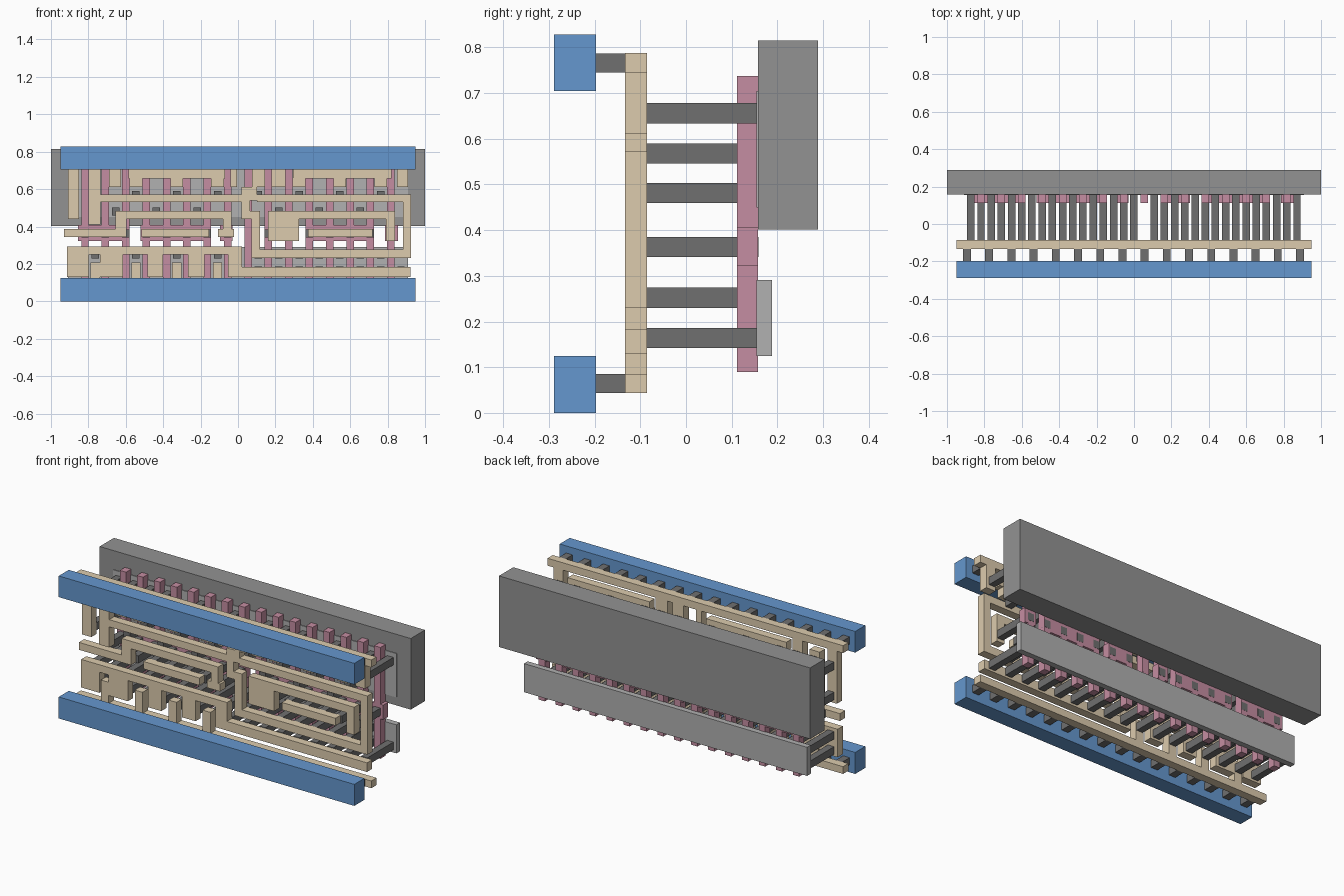
import bpy, bmesh


def mat(name, r, g, b):
    m = bpy.data.materials.new(name)
    m.diffuse_color = (r, g, b, 1)
    return m


BLUE = mat("blue", 0.13, 0.31, 0.62)
TAN = mat("tan", 0.72, 0.60, 0.42)
PINK = mat("pink", 0.56, 0.27, 0.36)
DARK = mat("dark grey", 0.16, 0.16, 0.16)
MID = mat("mid grey", 0.29, 0.29, 0.29)
LIGHT = mat("light grey", 0.44, 0.44, 0.44)


def slabs(name, rects, y0, y1, m):
    """One object made of boxes given as (x0, x1, z0, z1), all spanning y0..y1."""
    bm = bmesh.new()
    for x0, x1, z0, z1 in rects:
        vs = bmesh.ops.create_cube(bm, size=1)["verts"]
        for v in vs:
            v.co = (x1 if v.co.x > 0 else x0, y1 if v.co.y > 0 else y0, z1 if v.co.z > 0 else z0)
    me = bpy.data.meshes.new(name)
    bm.to_mesh(me)
    bm.free()
    me.materials.append(m)
    o = bpy.data.objects.new(name, me)
    bpy.context.collection.objects.link(o)


PITCH = 0.109
strips = [-0.818 + PITCH * i for i in range(16)]
gaps = [-0.8725 + PITCH * i for i in range(17)]

# Front power rails and their short posts
for side, z0, z1, p in (("lower", 0, 0.125, 0.043), ("upper", 0.705, 0.828, 0.745)):
    slabs(side + "_power_rail", [(-0.95, 0.95, z0, z1)], -0.289, -0.197, BLUE)
    slabs(side + "_rail_posts", [(x - 0.021, x + 0.021, p, p + 0.042)
          for x in (-0.893 + 0.1187 * i for i in range(16))], -0.197, -0.13, DARK)

# Wiring layer, one object per connected track
H = 0.53, 0.572      # upper trunk height
M = 0.44, 0.484      # middle trunk height
P = 0.345, 0.388     # gate trunk height
nets = {
    "upper_rail_track": [(-0.95, 0.95, 0.745, 0.788), (-0.91, -0.85, 0.44, 0.75),
        (-0.69, -0.625, 0.61, 0.75), (-0.04, -0.005, 0.61, 0.75), (0.075, 0.145, 0.61, 0.75),
        (0.18, 0.255, 0.61, 0.75), (0.85, 0.91, 0.61, 0.75)],
    "lower_rail_track": [(-0.95, 0.95, 0.043, 0.085)]
        + [(x - 0.025, x + 0.025, 0.08, 0.207) for x in gaps[1:8:2]],
    "left_upper_bridge": [(-0.585, -0.07, 0.657, 0.71)]
        + [(x - 0.034, x + 0.034, 0.61, 0.66) for x in gaps[3:8:2]],
    "right_upper_bridge": [(0.295, 0.82, 0.657, 0.71)]
        + [(x - 0.034, x + 0.034, 0.61, 0.66) for x in gaps[11:16:2]],
    "left_upper_trunk": [(-0.80, -0.735, 0.41, 0.71), (-0.75, 0.065, *H), (0.02, 0.065, 0.44, 0.61),
        (0.02, 0.118, *M), (0.072, 0.118, 0.231, 0.484), (0.072, 0.925, 0.231, 0.276)],
    "right_loop": [(0.102, 0.925, *H), (0.882, 0.925, 0.231, 0.572), (0.065, 0.102, 0.54, 0.612)],
    "left_middle_trunk": [(-0.655, -0.035, *M), (-0.655, -0.595, 0.345, 0.484), (-0.93, -0.595, *P),
        (-0.08, -0.035, 0.385, 0.484), (-0.107, -0.022, *P)],
    "right_middle_trunk": [(0.16, 0.325, 0.323, 0.484), (0.16, 0.84, *M), (0.79, 0.84, 0.323, 0.484)],
    "left_gate_track": [(-0.515, -0.155, *P)],
    "right_gate_track": [(0.375, 0.72, *P)],
    "lower_comb": [(-0.915, 0.022, 0.25, 0.293), (-0.915, -0.797, 0.13, 0.26),
        (-0.738, -0.615, 0.13, 0.26), (-0.485, -0.40, 0.13, 0.26), (-0.267, -0.18, 0.13, 0.26),
        (-0.053, 0.022, 0.13, 0.293), (-0.02, 0.922, 0.13, 0.183)],
}
for name, rects in nets.items():
    slabs(name, rects, -0.133, -0.085, TAN)

# Gate strips with widened contact pads
pads = [(-0.855, -0.585), (-0.52, -0.15), (-0.095, -0.03), (0.037, 0.075), (0.145, 0.30),
        (0.363, 0.727), (0.785, 0.855)]
slabs("gate_strips", [(x - 0.02, x + 0.02, 0.09, 0.737) for x in strips], 0.112, 0.158, PINK)
slabs("gate_pads", [(a, b, 0.322, 0.407) for a, b in pads], 0.1121, 0.1579, PINK)


# Contact posts stand wherever wiring passes over a contact row
def wired(x, z):
    return any(a < x < b and c < z < d for r in nets.values() for a, b, c, d in r)


rows = {0.164: gaps, 0.252: gaps[:16], 0.481: gaps[:16:2], 0.568: gaps[1:16:2], 0.656: gaps}
posts = [(x - 0.02, x + 0.02, z - 0.022, z + 0.022)
         for z, xs in rows.items() for x in xs if wired(x, z)]
slabs("channel_contacts", posts, -0.087, 0.156, DARK)
slabs("gate_contacts", [(x - 0.02, x + 0.02, 0.341, 0.385) for x in strips if wired(x, 0.363)],
      -0.087, 0.159, DARK)

# Rear slabs
slabs("rear_well", [(-1, 1, 0.402, 0.815)], 0.158, 0.289, MID)
slabs("upper_channel", [(-0.91, 0.91, 0.45, 0.705)], 0.154, 0.188, LIGHT)
slabs("lower_channel", [(-0.91, 0.91, 0.125, 0.291)], 0.154, 0.188, LIGHT)
